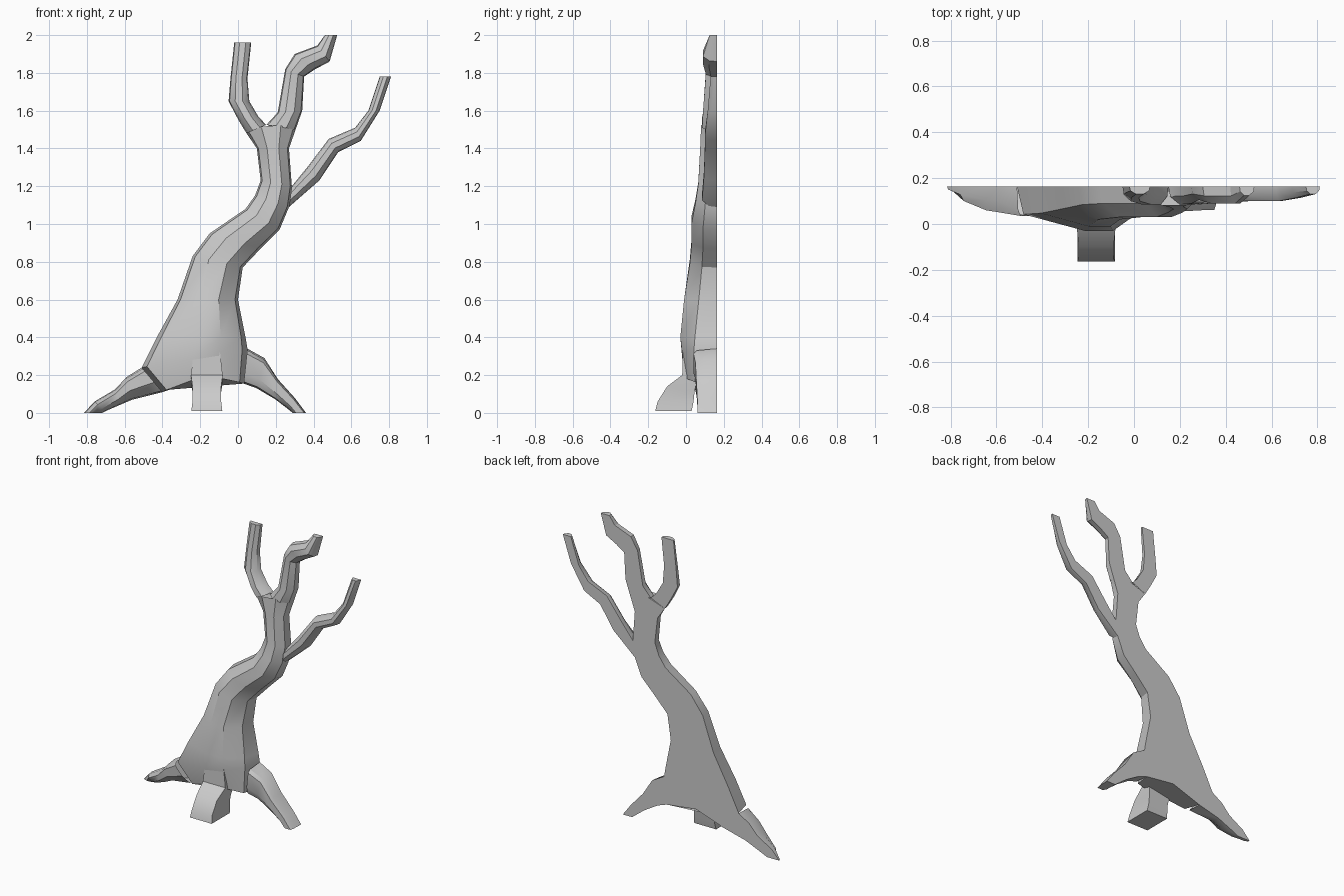
import bpy, bmesh, math

BACK = 0.163  # the tree is a half relief with a flat back


def finish(name, bm):
    bmesh.ops.recalc_face_normals(bm, faces=bm.faces)
    me = bpy.data.meshes.new(name)
    bm.to_mesh(me)
    bm.free()
    ob = bpy.data.objects.new(name, me)
    bpy.context.collection.objects.link(ob)
    bpy.ops.object.select_all(action='DESELECT')
    ob.select_set(True)
    bpy.context.view_layer.objects.active = ob
    bpy.ops.object.shade_smooth_by_angle(angle=math.radians(32))
    return ob


def skin(name, rings, cap_start=False, cap_end=False):
    bm = bmesh.new()
    vs = [[bm.verts.new(p) for p in r] for r in rings]
    n = len(vs[0])
    for a, b in zip(vs, vs[1:]):
        for i in range(n):
            j = (i + 1) % n
            bm.faces.new((a[i], a[j], b[j], b[i]))
    if cap_start:
        bm.faces.new(vs[0])
    if cap_end:
        bm.faces.new(vs[-1])
    return finish(name, bm)


def half_ring(left, right, front, ta=0.32, tb=0.68, lift=0.0, side=0.55):
    """Half-round section spanning two outline points on the flat back."""
    ring = []
    for t, d in ((0, 0), (0.05, side), (ta, 1), (tb, 1), (0.95, side), (1, 0), (0.5, 0)):
        ring.append((left[0] + (right[0] - left[0]) * t,
                     BACK + (front - BACK) * d,
                     left[1] + (right[1] - left[1]) * t + lift * 4 * t * (1 - t)))
    return ring


def limb(name, sections, **caps):
    return skin(name, [half_ring(*s) for s in sections], **caps)


# Trunk, from the arched base up to the fork
limb("trunk", [
    ((-0.40, 0.11), (0.03, 0.155), 0.0, 0.36, 0.71, 0.05, 0.7),
    ((-0.51, 0.24), (0.05, 0.34), -0.02, 0.48, 0.73, 0.0, 0.66),
    ((-0.43, 0.40), (0.04, 0.40), -0.03, 0.46, 0.72, 0.0, 0.6),
    ((-0.32, 0.60), (0.00, 0.60), -0.01, 0.38, 0.68),
    ((-0.24, 0.83), (0.025, 0.77), 0.02),
    ((-0.15, 0.95), (0.12, 0.87), 0.03),
    ((0.04, 1.08), (0.22, 0.97), 0.03),
    ((0.09, 1.15), (0.27, 1.09), 0.05),
    ((0.12, 1.23), (0.285, 1.20), 0.065),
    ((0.10, 1.40), (0.27, 1.40), 0.075),
    ((0.045, 1.48), (0.305, 1.50), 0.08, 0.3, 0.7, 0.035),
], cap_end=True)

# Branches, each given by its two outline edges and front depth
limb("left_branch", [
    ((0.045, 1.48), (0.15, 1.525), 0.085),
    ((0.0, 1.555), (0.11, 1.565), 0.085),
    ((-0.05, 1.65), (0.06, 1.65), 0.10),
    ((-0.04, 1.77), (0.05, 1.77), 0.115),
    ((-0.02, 1.96), (0.07, 1.96), 0.13),
], cap_end=True)
limb("middle_branch", [
    ((0.15, 1.525), (0.305, 1.50), 0.085),
    ((0.21, 1.59), (0.34, 1.60), 0.09),
    ((0.25, 1.82), (0.35, 1.78), 0.105),
    ((0.30, 1.90), (0.41, 1.82), 0.09),
    ((0.42, 1.945), (0.485, 1.86), 0.09),
    ((0.46, 2.0), (0.525, 2.0), 0.125),
], cap_end=True)
limb("right_branch", [
    ((0.285, 1.20), (0.27, 1.09), 0.085),
    ((0.37, 1.305), (0.43, 1.23), 0.095),
    ((0.48, 1.45), (0.53, 1.38), 0.10),
    ((0.62, 1.51), (0.65, 1.44), 0.10),
    ((0.69, 1.60), (0.75, 1.60), 0.115),
    ((0.75, 1.78), (0.81, 1.78), 0.13),
], cap_end=True)

# Side roots, top edge then underside edge
limb("left_root", [
    ((-0.51, 0.24), (-0.40, 0.11), 0.035, 0.15, 0.6, 0, 0.8),
    ((-0.59, 0.19), (-0.56, 0.07), 0.05, 0.2, 0.6),
    ((-0.65, 0.125), (-0.63, 0.04), 0.06, 0.25, 0.65),
    ((-0.76, 0.06), (-0.70, 0.01), 0.10, 0.3, 0.7),
    ((-0.815, 0.0), (-0.72, 0.0), 0.14, 0.3, 0.7),
], cap_end=True)
limb("right_root", [
    ((0.05, 0.34), (0.03, 0.155), 0.04, 0.15, 0.7, 0, 0.85),
    ((0.14, 0.29), (0.10, 0.13), 0.05, 0.15, 0.7, 0, 0.8),
    ((0.21, 0.18), (0.20, 0.07), 0.055, 0.15, 0.7, 0, 0.8),
    ((0.30, 0.08), (0.265, 0.02), 0.06, 0.15, 0.7, 0, 0.8),
    ((0.36, 0.0), (0.29, 0.0), 0.06, 0.15, 0.75, 0, 0.8),
], cap_end=True)

# Front root: square-sided leg reaching forward
leg = [(-0.163, 0.03, 0.01, 0.01, 0.082), (-0.15, 0.04, 0.06, 0.06, 0.076),
       (-0.10, 0.045, 0.14, 0.11, 0.076), (-0.02, 0.055, 0.20, 0.16, 0.084),
       (-0.018, 0.06, 0.32, 0.30, 0.07)]
skin("front_root", [[(-0.165 - w, yf, zf), (-0.165 + w, yf, zf),
                     (-0.165 + w, yb, zb), (-0.165 - w, yb, zb)]
                    for yf, yb, zf, zb, w in leg], cap_start=True)

# Underside of the trunk between the roots
bm = bmesh.new()
bm.faces.new([bm.verts.new(p) for p in
              half_ring((-0.40, 0.11), (0.03, 0.155), 0.0, 0.36, 0.71, 0.05, 0.7)])
bmesh.ops.reverse_faces(bm, faces=bm.faces)
finish("trunk_underside", bm)
